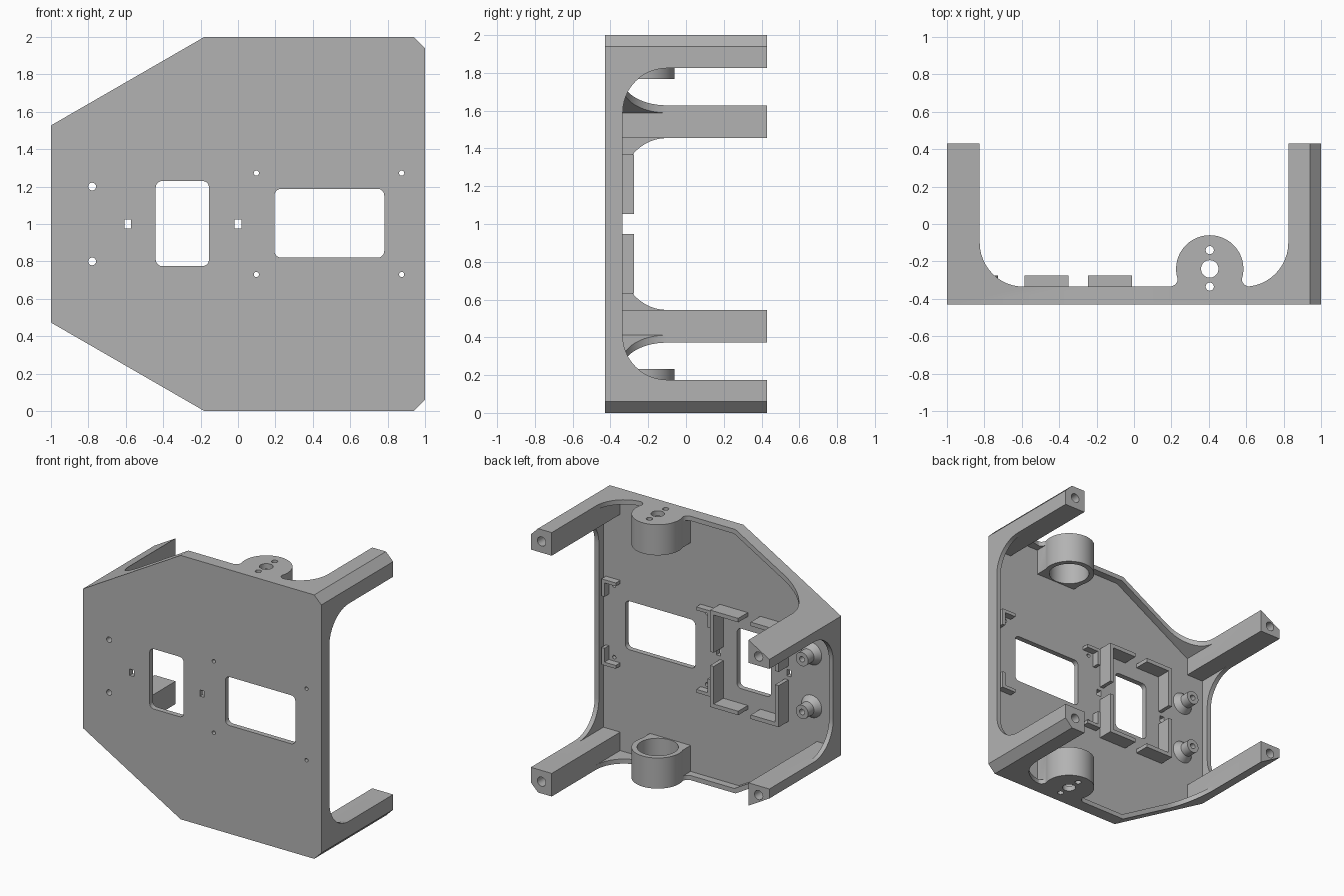
import bpy, bmesh, math
from mathutils import Vector

if "Cube" in bpy.data.objects:
    bpy.data.objects.remove(bpy.data.objects["Cube"])

grey = bpy.data.materials.new("plain grey")
grey.diffuse_color = (0.45, 0.45, 0.45, 1)
grey.use_nodes = True
grey.node_tree.nodes["Principled BSDF"].inputs["Base Color"].default_value = grey.diffuse_color

FRONT, FLOOR, RIM, BACK = -0.43, -0.39, -0.335, 0.43
WALL = 0.035


def prism(name, pts, lo, hi, axis="y"):
    """Extrude a 2D outline: axis y takes (x,z), z takes (x,y), x takes (y,z)."""
    place = {"y": lambda a, b, t: (a, t, b),
             "z": lambda a, b, t: (a, b, t),
             "x": lambda a, b, t: (t, a, b)}[axis]
    bm = bmesh.new()
    face = bm.faces.new([bm.verts.new(place(a, b, lo)) for a, b in pts])
    ext = bmesh.ops.extrude_face_region(bm, geom=[face])
    shift = Vector(place(0, 0, hi - lo))
    bmesh.ops.translate(bm, vec=shift,
                        verts=[v for v in ext["geom"] if isinstance(v, bmesh.types.BMVert)])
    bmesh.ops.recalc_face_normals(bm, faces=bm.faces)
    me = bpy.data.meshes.new(name)
    bm.to_mesh(me)
    bm.free()
    ob = bpy.data.objects.new(name, me)
    bpy.context.collection.objects.link(ob)
    me.materials.append(grey)
    return ob


def combine(target, other, op):
    m = target.modifiers.new("combine", "BOOLEAN")
    m.object, m.operation, m.solver = other, op, "EXACT"
    bpy.context.view_layer.objects.active = target
    bpy.ops.object.modifier_apply(modifier=m.name)
    bpy.data.objects.remove(other)


def arc(cx, cy, r, a0, a1, n=12):
    return [(cx + r * math.cos(math.radians(a0 + (a1 - a0) * i / n)),
             cy + r * math.sin(math.radians(a0 + (a1 - a0) * i / n))) for i in range(n + 1)]


def circle(cx, cy, r, n=32):
    return arc(cx, cy, r, 0, 360, n)[:-1]


def rounded(x0, x1, z0, z1, r):
    return (arc(x1 - r, z1 - r, r, 0, 90, 5) + arc(x0 + r, z1 - r, r, 90, 180, 5)
            + arc(x0 + r, z0 + r, r, 180, 270, 5) + arc(x1 - r, z0 + r, r, 270, 360, 5))


def mirrored(half):
    """Complete an upper half outline by reflecting it about z = 1."""
    return half + [(x, 2 - z) for x, z in reversed(half)]


def smooth(ob):
    bpy.ops.object.select_all(action="DESELECT")
    ob.select_set(True)
    bpy.context.view_layer.objects.active = ob
    bpy.ops.object.shade_smooth_by_angle(angle=math.radians(30))


# Frame: full-depth block, hollowed so that rim and four corner legs remain
frame = prism("frame", mirrored([(1, 1.94), (0.94, 2), (-0.18, 2), (-1, 1.527)]), FRONT, BACK)
cavity = mirrored([(1 - WALL, 1.825), (0.825, 1.825), (0.825, 2 - WALL), (-0.17, 2 - WALL),
                   (-0.825, 1.588), (-0.825, 1.455), (-1 + WALL, 1.455)])
combine(frame, prism("cavity_cutter", cavity, FLOOR, 1), "DIFFERENCE")


# Openings between legs, with large rounded corners down to the rim
def opening(a0, a1, r=0.235):
    y = RIM + r
    return ([(a0, 1)] + arc(a0 + r, y, r, 180, 270) + arc(a1 - r, y, r, 270, 360) + [(a1, 1)])


combine(frame, prism("end_cutter", opening(-0.825, 0.825), -1, 3, "z"), "DIFFERENCE")
for a0, a1, lo, hi in ((0.175, 1.825, 0.85, 2), (0.545, 1.455, -2, -0.85)):
    side = [(y, z) for z, y in opening(a0, a1)]
    combine(frame, prism("side_cutter", side, lo, hi, "x"), "DIFFERENCE")

# Bosses: round cups on the top and bottom edges, flared into the rim
BX, BY = 0.405, -0.24
cup = arc(BX, BY, 0.18, -18, 198, 40) + [(0.235, -0.41), (0.575, -0.41)]
flare = ([(0.19, -0.41)] + arc(0.19, RIM + 0.045, 0.045, 270, 360, 6)
         + arc(0.62, RIM + 0.045, 0.045, 180, 270, 6) + [(0.62, -0.41)])
for top in (False, True):
    def span(a, b):
        return (2 - b, 2 - a) if top else (a, b)
    combine(frame, prism("boss", cup, *span(0, 0.232), "z"), "UNION")
    combine(frame, prism("boss_flare", flare, *span(0, WALL), "z"), "UNION")
    combine(frame, prism("bore", circle(BX, BY, 0.142, 40), *span(0.04, 0.5), "z"), "DIFFERENCE")
    for y, r in ((BY, 0.047), (-0.14, 0.022), (-0.335, 0.022)):
        combine(frame, prism("boss_hole", circle(BX, y, r, 20), *span(-0.1, 0.1), "z"), "DIFFERENCE")

# Windows, slots and screw holes through the plate
holes = [rounded(-0.44, -0.155, 0.775, 1.23, 0.035), rounded(0.195, 0.782, 0.82, 1.188, 0.035)]
for x in (-0.59, 0):
    holes.append([(x - 0.018, 0.976), (x + 0.018, 0.976), (x + 0.018, 1.024), (x - 0.018, 1.024)])
for z in (0.73, 1.272):
    holes += [circle(0.098, z, 0.014, 16), circle(0.875, z, 0.014, 16)]
for z in (0.8, 1.2):
    holes.append(circle(-0.78, z, 0.021, 16))
for h in holes:
    combine(frame, prism("hole", h, -1, -0.3), "DIFFERENCE")

# Screw holes in the leg ends
for x, z in ((0.91, 1.91), (-0.91, 1.525)):
    for zz in (z, 2 - z):
        combine(frame, prism("leg_hole", circle(x, zz, 0.035, 20), 0.2, 1), "DIFFERENCE")
smooth(frame)


# Corner brackets around the two windows
def bracket(name, x, z, ax, az, t, height):
    """L wall with its outer corner at (x, z) and signed arm lengths."""
    tx, tz = math.copysign(t, ax), math.copysign(t, az)
    pts = [(x, z), (x + ax, z), (x + ax, z + tz), (x + tx, z + tz), (x + tx, z + az), (x, z + az)]
    prism(name, pts, FLOOR - 0.01, height)


for s in (-1, 1):
    for x, d in ((-0.585, 1), (-0.01, -1)):
        bracket("tall_bracket", x, 1 + s * 0.367, d * 0.235, -s * 0.315, 0.03, -0.275)
    for x, d in ((0.03, 1), (0.945, -1)):
        bracket("short_bracket", x, 1 + s * 0.325, d * 0.12, -s * 0.13, 0.025, -0.337)

# Standoffs: hollow turned posts with a flared foot
for z in (0.8, 1.2):
    profile = [(0.021, FRONT + 0.001), (0.03, FRONT + 0.001), (0.085, FLOOR), (0.052, -0.345),
               (0.052, -0.275), (0.021, -0.275)]
    n = 28
    bm = bmesh.new()
    rings = [[bm.verts.new((-0.78 + r * math.cos(2 * math.pi * i / n), y,
                            z + r * math.sin(2 * math.pi * i / n))) for i in range(n)]
             for r, y in profile]
    for k in range(len(rings)):
        a, b = rings[k], rings[(k + 1) % len(rings)]
        for i in range(n):
            bm.faces.new((a[i], a[(i + 1) % n], b[(i + 1) % n], b[i]))
    bmesh.ops.recalc_face_normals(bm, faces=bm.faces)
    me = bpy.data.meshes.new("standoff")
    bm.to_mesh(me)
    bm.free()
    me.materials.append(grey)
    post = bpy.data.objects.new("standoff", me)
    bpy.context.collection.objects.link(post)
    smooth(post)
